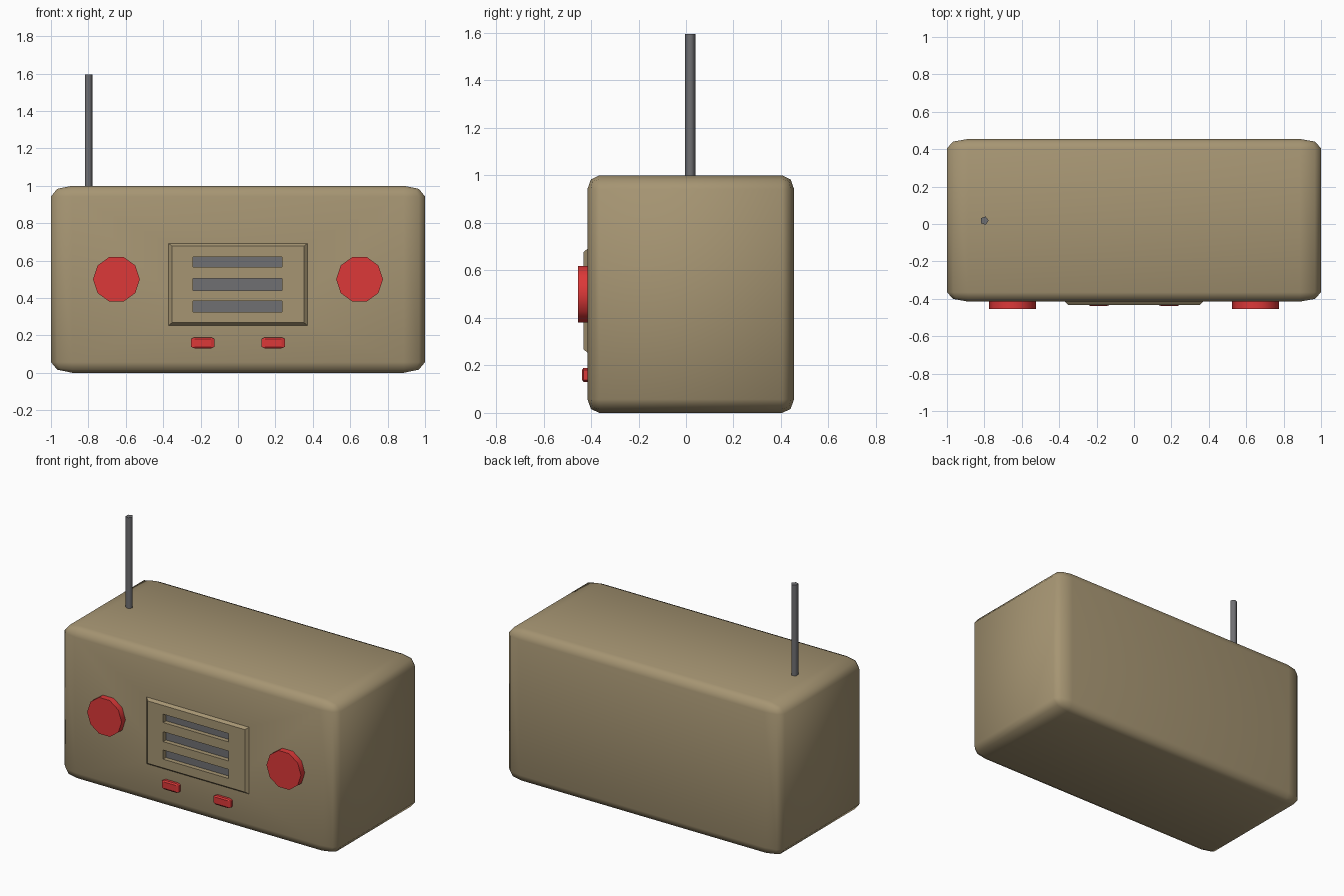
import bpy, bmesh, math
from mathutils import Matrix, Vector

if "Cube" in bpy.data.objects:
    bpy.data.objects.remove(bpy.data.objects["Cube"])

FRONT = -0.415  # y of the case front


def material(name, rgb):
    m = bpy.data.materials.new(name)
    m.diffuse_color = (*rgb, 1)
    m.use_nodes = True
    m.node_tree.nodes["Principled BSDF"].inputs["Base Color"].default_value = m.diffuse_color
    return m


tan = material("tan", (0.38, 0.30, 0.17))
red = material("red", (0.72, 0.04, 0.04))
dark = material("dark_grey", (0.16, 0.16, 0.17))


def finish(name, bm, *mats, smooth=None):
    bmesh.ops.recalc_face_normals(bm, faces=bm.faces)
    me = bpy.data.meshes.new(name)
    bm.to_mesh(me)
    bm.free()
    for m in mats:
        me.materials.append(m)
    ob = bpy.data.objects.new(name, me)
    bpy.context.collection.objects.link(ob)
    if smooth is not None:
        bpy.ops.object.select_all(action='DESELECT')
        ob.select_set(True)
        bpy.context.view_layer.objects.active = ob
        bpy.ops.object.shade_smooth_by_angle(angle=math.radians(smooth))
    return ob


def box(lo, hi, bevel=0, segments=1):
    # a unit cube is bevelled first, then stretched to the given corners
    bm = bmesh.new()
    bmesh.ops.create_cube(bm, size=1)
    if bevel:
        bmesh.ops.bevel(bm, geom=bm.edges[:], offset=bevel, segments=segments,
                        profile=0.5, affect='EDGES')
    lo, hi = Vector(lo), Vector(hi)
    bmesh.ops.scale(bm, vec=hi - lo, verts=bm.verts)
    bmesh.ops.translate(bm, vec=(lo + hi) / 2, verts=bm.verts)
    return bm


def prism(sides, radius, depth, matrix):
    bm = bmesh.new()
    bmesh.ops.create_cone(bm, cap_ends=True, segments=sides, radius1=radius,
                          radius2=radius, depth=depth, matrix=matrix)
    return bm


# Rounded case with a recess behind the speaker slots
case = finish("case", box((-1, FRONT, 0), (1, 0.455, 1), 0.057, 2), tan, smooth=50)
cutter = finish("recess_cutter", box((-0.26, -0.6, 0.31), (0.26, -0.38, 0.64)), tan)
cutter.hide_render = True
cutter.hide_set(True)
cut = case.modifiers.new("recess", 'BOOLEAN')
cut.object = cutter
cut.solver = 'EXACT'

# Speaker panel: front grid with three sunken slots and a sloped rim
bm = bmesh.new()
xs = (-0.352, -0.24, 0.235, 0.352)
zs = (0.268, 0.325, 0.385, 0.44, 0.505, 0.565, 0.62, 0.677)
grid = [[bm.verts.new((x, -0.432, z)) for x in xs] for z in zs]
slots = []
for j in range(len(zs) - 1):
    for i in range(3):
        f = bm.faces.new((grid[j][i], grid[j][i + 1], grid[j + 1][i + 1], grid[j + 1][i]))
        if i == 1 and j % 2:
            slots.append(f)
rim = bmesh.ops.extrude_edge_only(bm, edges=[e for e in bm.edges if e.is_boundary])
for v in rim["geom"]:
    if isinstance(v, bmesh.types.BMVert):
        v.co.y = FRONT + 0.001
        if abs(v.co.x) > 0.35:
            v.co.x += math.copysign(0.02, v.co.x)
        if v.co.z < 0.27 or v.co.z > 0.67:
            v.co.z += math.copysign(0.015, v.co.z - 0.47)
sunk = bmesh.ops.extrude_discrete_faces(bm, faces=slots)["faces"]
for f in sunk:
    f.material_index = 1
    for v in f.verts:
        v.co.y += 0.03
finish("speaker_panel", bm, tan, dark)

# Ten-sided knobs and small chamfered buttons, mirrored left and right
for side, s in (("left", -1), ("right", 1)):
    place = Matrix.Translation((s * 0.65, -0.43, 0.5)) @ Matrix.Rotation(math.pi / 2, 4, 'X') \
        @ Matrix.Rotation(math.pi / 2, 4, 'Z')
    finish(side + "_knob", prism(10, 0.125, 0.05, place), red, smooth=40)
    x0, x1 = sorted((s * 0.125, s * 0.25))
    finish(side + "_button", box((x0, -0.438, 0.13), (x1, -0.395, 0.19), 0.15), red)

# Five-sided aerial
place = Matrix.Translation((-0.8, 0.018, 1.27)) @ Matrix.Rotation(-math.pi / 2, 4, 'Z')
finish("aerial", prism(5, 0.023, 0.65, place), dark, smooth=75)
